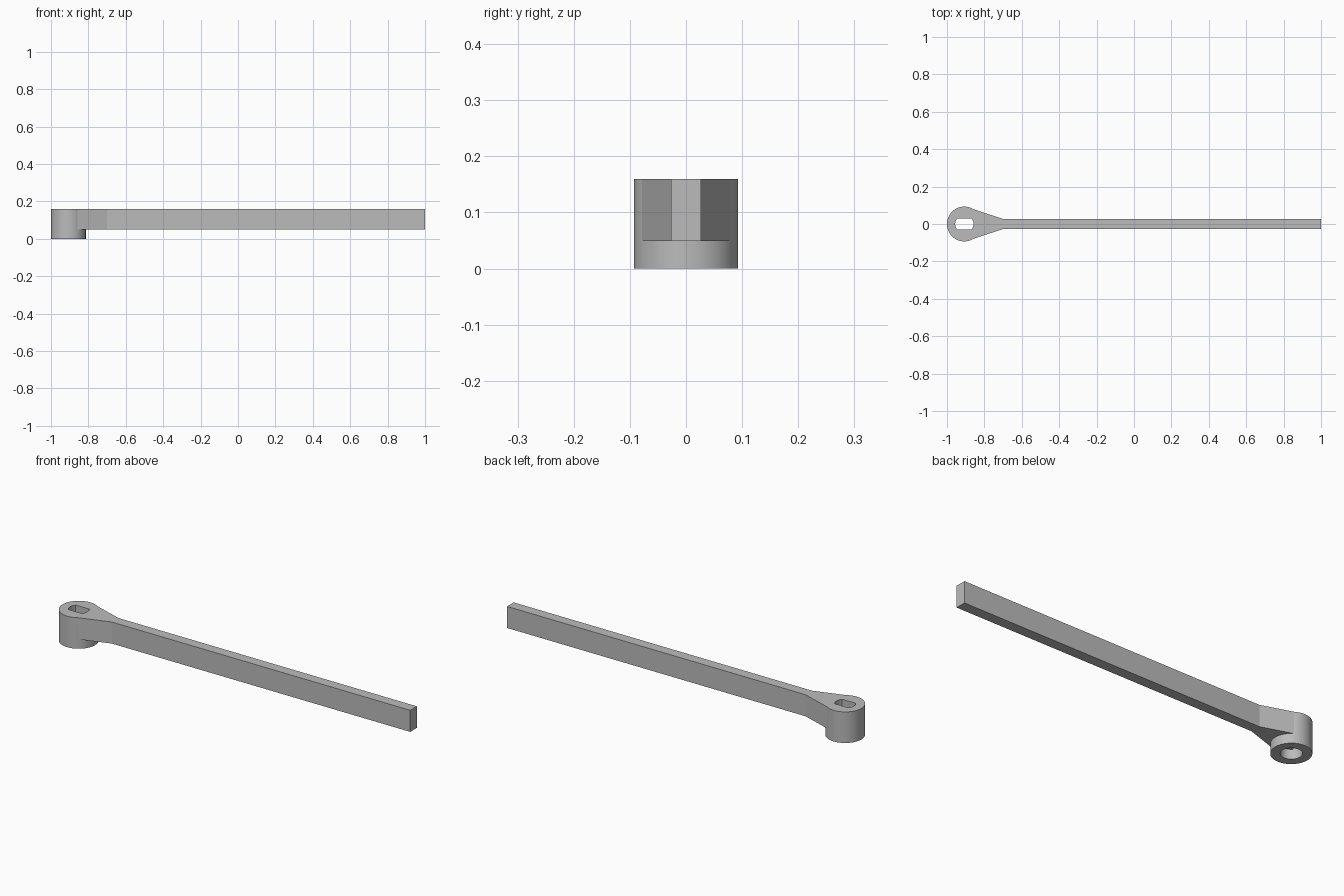
import bpy, bmesh
from math import cos, sin, pi, asin

default = bpy.data.objects.get("Cube")
if default:
    bpy.data.objects.remove(default, do_unlink=True)

HUB_X, HUB_R, BORE_R = -0.907, 0.093, 0.049
TOP, ARM_BOTTOM = 0.16, 0.049
HALF_ARM, HALF_SLOT = 0.027, 0.03

grey = bpy.data.materials.new("plain grey")
grey.use_nodes = True
colour = (0.5, 0.5, 0.5, 1)
grey.diffuse_color = colour
grey.node_tree.nodes["Principled BSDF"].inputs["Base Color"].default_value = colour


def arc(radius, start, end, steps):
    angles = [start + (end - start) * i / steps for i in range(steps + 1)]
    return [(HUB_X + radius * cos(a), radius * sin(a)) for a in angles]


def prism(name, outline, z0, z1):
    """Extrude a flat counter-clockwise outline from z0 to z1."""
    bm = bmesh.new()
    base = bm.faces.new([bm.verts.new((x, y, z0)) for x, y in outline])
    new = bmesh.ops.extrude_face_region(bm, geom=[base])["geom"]
    bmesh.ops.translate(bm, vec=(0, 0, z1 - z0),
                        verts=[v for v in new if isinstance(v, bmesh.types.BMVert)])
    bmesh.ops.recalc_face_normals(bm, faces=bm.faces)
    mesh = bpy.data.meshes.new(name)
    bm.to_mesh(mesh)
    bm.free()
    mesh.materials.append(grey)
    ob = bpy.data.objects.new(name, mesh)
    bpy.context.collection.objects.link(ob)
    return ob


def combine(target, other, operation):
    mod = target.modifiers.new(operation.lower(), 'BOOLEAN')
    mod.operation, mod.object, mod.solver = operation, other, 'EXACT'
    bpy.context.view_layer.objects.active = target
    bpy.ops.object.modifier_apply(modifier=mod.name)
    bpy.data.objects.remove(other, do_unlink=True)


# Round hub
lever = prism("lever_arm", arc(HUB_R, 0, 2 * pi, 96)[:-1], 0, TOP)

# Straight bar with a flared root running into the hub
side = [(-0.862, 0.08), (-0.70, HALF_ARM), (1, HALF_ARM)]
outline = [(x, -y) for x, y in side] + side[::-1]
combine(lever, prism("bar", outline, ARM_BOTTOM, TOP), 'UNION')

# Flat-sided slot through the top, opening into a round bore below
a = asin(HALF_SLOT / BORE_R)
slot = arc(BORE_R, -a, a, 12) + arc(BORE_R, pi - a, pi + a, 12)
combine(lever, prism("slot_cutter", slot, -0.1, TOP + 0.1), 'DIFFERENCE')
combine(lever, prism("bore_cutter", arc(BORE_R, 0, 2 * pi, 64)[:-1], -0.1, 0.05), 'DIFFERENCE')

# Smooth curved walls, crisp edges
bpy.ops.object.select_all(action='DESELECT')
lever.select_set(True)
bpy.context.view_layer.objects.active = lever
bpy.ops.object.shade_smooth_by_angle(angle=0.2)
